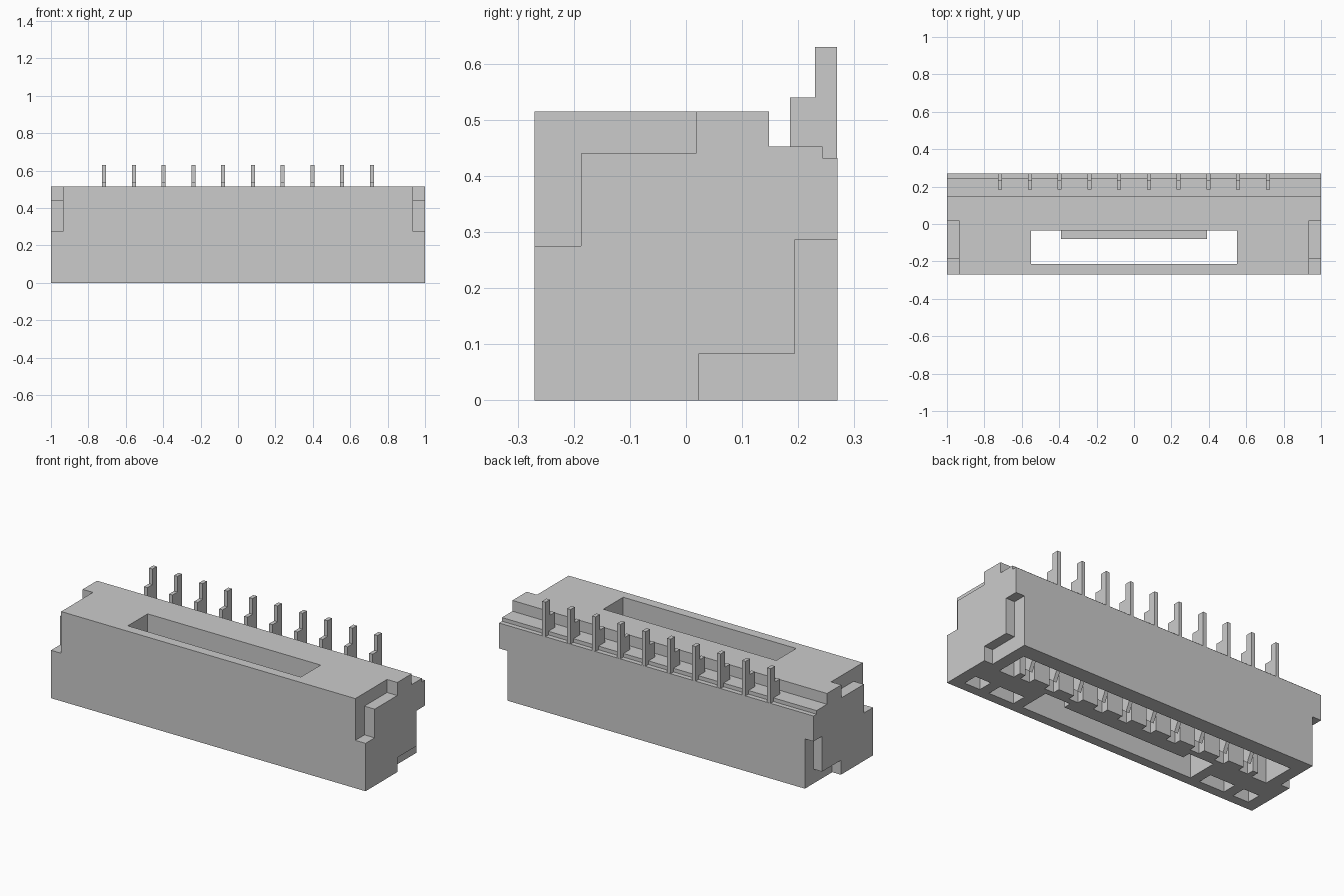
import bpy, bmesh

if "Cube" in bpy.data.objects:
    bpy.data.objects.remove(bpy.data.objects["Cube"])


def prism(name, pts, x0, x1):
    """Extrude a (y, z) outline along x from x0 to x1."""
    bm = bmesh.new()
    face = bm.faces.new([bm.verts.new((x0, y, z)) for y, z in pts])
    ext = bmesh.ops.extrude_face_region(bm, geom=[face])
    verts = [v for v in ext["geom"] if isinstance(v, bmesh.types.BMVert)]
    bmesh.ops.translate(bm, verts=verts, vec=(x1 - x0, 0, 0))
    bmesh.ops.recalc_face_normals(bm, faces=bm.faces)
    mesh = bpy.data.meshes.new(name)
    bm.to_mesh(mesh)
    bm.free()
    ob = bpy.data.objects.new(name, mesh)
    bpy.context.collection.objects.link(ob)
    return ob


def rect(y0, y1, z0, z1):
    return [(y0, z0), (y1, z0), (y1, z1), (y0, z1)]


def cut(target, pts, x0, x1):
    """Subtract a prism from the target and discard the cutter."""
    cutter = prism("cutter", pts, x0, x1)
    cutter.hide_render = True
    mod = target.modifiers.new("cut", 'BOOLEAN')
    mod.operation = 'DIFFERENCE'
    mod.solver = 'EXACT'
    mod.object = cutter
    bpy.context.view_layer.objects.active = target
    bpy.ops.object.modifier_apply(modifier=mod.name)
    bpy.data.objects.remove(cutter)


def cut_both(target, pts, x0, x1):
    cut(target, pts, x0, x1)
    cut(target, pts, -x1, -x0)


PITCH = 0.159
pin_xs = [(i - 4.5) * PITCH for i in range(10)]

# Housing: stepped side profile
housing = prism("housing", [(-0.27, 0), (0.27, 0), (0.27, 0.432), (0.243, 0.432),
                            (0.243, 0.453), (0.148, 0.453), (0.148, 0.515),
                            (-0.27, 0.515)], -1, 1)

# Upper front corner notches
cut_both(housing, [(-0.4, 0.275), (-0.187, 0.275), (-0.187, 0.44), (0.018, 0.44),
                   (0.018, 0.6), (-0.4, 0.6)], 0.935, 1.1)

# L-shaped recesses at the lower back of both ends
cut_both(housing, [(0.022, -0.1), (0.4, -0.1), (0.4, 0.286), (0.193, 0.286),
                   (0.193, 0.083), (0.022, 0.083)], 0.945, 1.1)

# Through slot behind the front wall
cut(housing, rect(-0.215, -0.035, -0.1, 0.6), -0.55, 0.55)

# Blind pockets in the underside
cut_both(housing, rect(-0.215, -0.13, -0.1, 0.4), 0.83, 0.93)
cut_both(housing, rect(-0.215, -0.13, -0.1, 0.4), 0.61, 0.77)

# Mating cavity, open below, wider at its ends
cut(housing, rect(0.04, 0.18, -0.1, 0.4), -0.875, 0.875)
cut_both(housing, rect(-0.01, 0.06, -0.1, 0.4), 0.78, 0.875)

# Contact grooves in the front wall of the cavity
for x in pin_xs:
    cut(housing, rect(0.0, 0.06, -0.1, 0.39), x - 0.03, x + 0.03)

# Ledge inside the slot
prism("slot_ledge", rect(-0.08, -0.03, 0.0, 0.35), -0.39, 0.39)

# Contacts: stepped solder tail, and two spring arms in the cavity
for i, x in enumerate(pin_xs):
    prism(f"pin_tail_{i + 1}", [(0.185, 0.44), (0.269, 0.425), (0.269, 0.63),
                                (0.23, 0.63), (0.23, 0.54), (0.185, 0.54)],
          x - 0.011, x + 0.011)
    prism(f"contact_{i + 1}", [(0.01, 0.41), (0.01, 0.06), (0.045, 0.03), (0.075, 0.09),
                               (0.045, 0.15), (0.045, 0.33), (0.15, 0.33), (0.15, 0.05),
                               (0.185, 0.05), (0.185, 0.41)],
          x - 0.011, x + 0.011)
